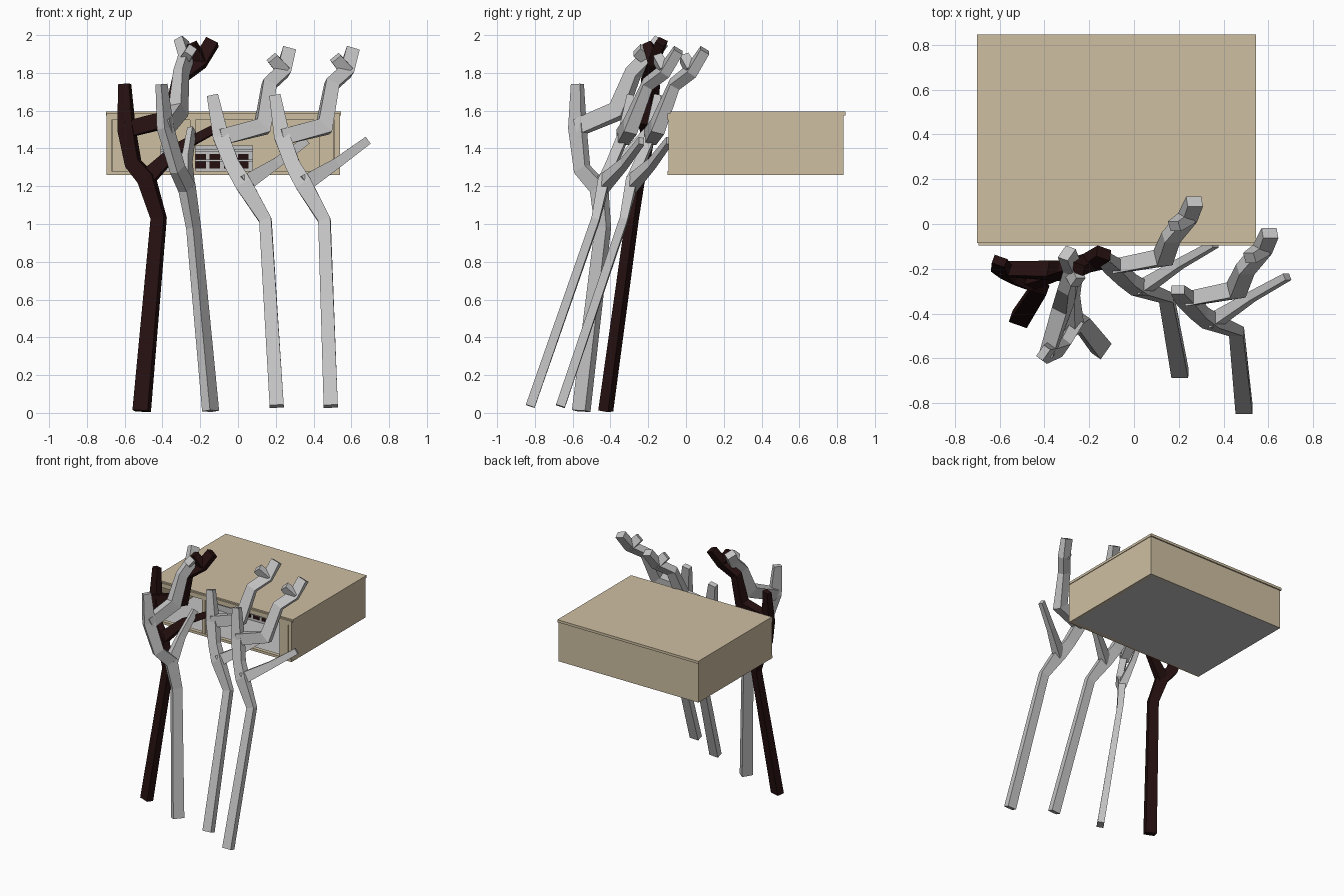
import bpy, bmesh
from mathutils import Vector

if "Cube" in bpy.data.objects:
    bpy.data.objects.remove(bpy.data.objects["Cube"])


def material(name, rgb):
    m = bpy.data.materials.new(name)
    m.diffuse_color = (*rgb, 1)
    m.use_nodes = True
    m.node_tree.nodes["Principled BSDF"].inputs["Base Color"].default_value = m.diffuse_color
    return m


BEIGE = material("beige_board", (0.62, 0.52, 0.36))
GREY = material("light_grey", (0.55, 0.55, 0.55))
DARK = material("dark_brown_bark", (0.019, 0.005, 0.005))


def finish(bm, name, mat):
    bmesh.ops.recalc_face_normals(bm, faces=bm.faces)
    me = bpy.data.meshes.new(name)
    bm.to_mesh(me)
    bm.free()
    me.materials.append(mat)
    ob = bpy.data.objects.new(name, me)
    bpy.context.collection.objects.link(ob)
    return ob


def box(name, x, y, z, mat):
    bm = bmesh.new()
    bmesh.ops.create_cube(bm, size=1)
    for v in bm.verts:
        v.co = [lo + (c + 0.5) * (hi - lo) for c, (lo, hi) in zip(v.co, (x, y, z))]
    return finish(bm, name, mat)


def add_limb(bm, pts, widths, normal, flat):
    """Four-sided tapering limb through pts; normal is its thin direction."""
    rings = []
    for i, p in enumerate(pts):
        a, b = pts[max(i - 1, 0)], pts[min(i + 1, len(pts) - 1)]
        t = ((p - a).normalized() + (b - p).normalized()).normalized()
        w = t.cross(normal).normalized()
        d = t.cross(w)
        h, k = widths[i] / 2, widths[i] / 2 * flat
        rings.append([bm.verts.new(p + w * sx * h + d * sy * k)
                      for sx, sy in ((-1, -1), (1, -1), (1, 1), (-1, 1))])
    for r, s in zip(rings, rings[1:]):
        for j in range(4):
            bm.faces.new((r[j], r[(j + 1) % 4], s[(j + 1) % 4], s[j]))
    bm.faces.new(rings[0])
    bm.faces.new(rings[-1])


def branch_tree(name, mat, p, facing, width, flat):
    p = {k: Vector(v) for k, v in p.items()}
    n = Vector((*facing, 0)).cross(Vector((0, 0, 1))).normalized()
    bm = bmesh.new()
    limbs = (
        # trunk and main limb
        ("base knee fork elbow fork2 top", (width, width * .88, .09, .08, .085, .06), flat),
        # thin side twig
        ("fork twig twig_tip", (.085, .055, .045), .7),
        # hooked upper limb
        ("fork2 bend neck crook tip", (.085, .095, .075, .075, .07), .75),
        ("crook prong", (.07, .06), .8),
    )
    for keys, widths, f in limbs:
        add_limb(bm, [p[k] for k in keys.split()], widths, n, f)
    return finish(bm, name, mat)


# Branched poles
grey_pole = dict(
    base=(.205, -.665, .035), knee=(.145, -.33, 1.02), fork=(.03, -.29, 1.21),
    elbow=(-.03, -.25, 1.31), fork2=(-.09, -.19, 1.46), top=(-.135, -.15, 1.68),
    twig=(.2, -.18, 1.32), twig_tip=(.36, -.09, 1.44),
    bend=(.13, -.15, 1.515), neck=(.165, -.06, 1.74), crook=(.24, .03, 1.81),
    prong=(.18, -.01, 1.88), tip=(.27, .1, 1.92))
branch_tree("grey_pole_inner", GREY, grey_pole, (1, 0), .075, .65)
shifted = {k: (x + .285 + .027 * z, y - .16 + .01 * z, z) for k, (x, y, z) in grey_pole.items()}
branch_tree("grey_pole_outer", GREY, shifted, (1, 0), .075, .65)

branch_tree("grey_pole_turned", GREY, dict(
    base=(-.145, -.555, .01), knee=(-.235, -.44, .98), fork=(-.27, -.46, 1.19),
    elbow=(-.32, -.55, 1.29), fork2=(-.385, -.575, 1.51), top=(-.405, -.575, 1.74),
    twig=(-.27, -.33, 1.34), twig_tip=(-.245, -.19, 1.5),
    bend=(-.315, -.36, 1.6), neck=(-.30, -.28, 1.80), crook=(-.275, -.20, 1.88),
    prong=(-.25, -.26, 1.92), tip=(-.30, -.13, 1.97)), (.7, 1), .085, .6)

branch_tree("dark_pole", DARK, dict(
    base=(-.51, -.425, .01), knee=(-.42, -.285, 1.03), fork=(-.485, -.26, 1.24),
    elbow=(-.555, -.23, 1.32), fork2=(-.59, -.20, 1.50), top=(-.6, -.165, 1.74),
    twig=(-.32, -.215, 1.40), twig_tip=(-.13, -.18, 1.5),
    bend=(-.35, -.21, 1.56), neck=(-.305, -.2, 1.78), crook=(-.2, -.17, 1.86),
    prong=(-.25, -.2, 1.95), tip=(-.135, -.13, 1.965)), (1, -.35), .085, .65)

# Hollow wide case with an open front
X0, X1, Y0, Y1, Z0, Z1 = -.695, .54, -.085, .835, 1.26, 1.595
box("case_roof", (X0 - .005, X1 + .005), (Y0, Y1 + .01), (Z1 - .02, Z1), BEIGE)
box("case_floor", (X0 + .004, X1 - .004), (Y0 + .004, Y1 - .004), (Z0, Z0 + .015), GREY)
box("case_left_wall", (X0, X0 + .03), (Y0, Y1), (Z0, Z1 - .02), BEIGE)
box("case_right_wall", (X1 - .03, X1), (Y0, Y1), (Z0, Z1 - .02), BEIGE)
box("case_back_wall", (X0, X1), (Y1 - .03, Y1), (Z0, Z1 - .02), BEIGE)

# Front frame: rails and posts around two openings
for name, z in (("front_top_rail", (1.55, 1.585)), ("front_bottom_rail", (Z0, Z0 + .02))):
    box(name, (X0, X1), (Y0 - .012, Y0 + .02), z, BEIGE)
for i, x in enumerate(((X0, -.67), (-.255, -.225), (.43, .505), (.51, X1))):
    box(f"front_post_{i + 1}", x, (Y0 - .008, Y0 + .02), (Z0 + .02, 1.55), BEIGE)

# Low cabinet inside, with dark panels between grey slats
box("inner_cabinet", (-.41, .08), (.3, .5), (1.275, 1.415), GREY)
for i in range(4):
    x = -.225 + i * .075
    box(f"cabinet_dark_panel_{i + 1}", (x, x + .055), (.294, .3), (1.295, 1.37), DARK)
for i, z in enumerate((1.33, 1.385)):
    box(f"cabinet_slat_{i + 1}", (-.41, .08), (.28, .3), (z, z + .012), GREY)
